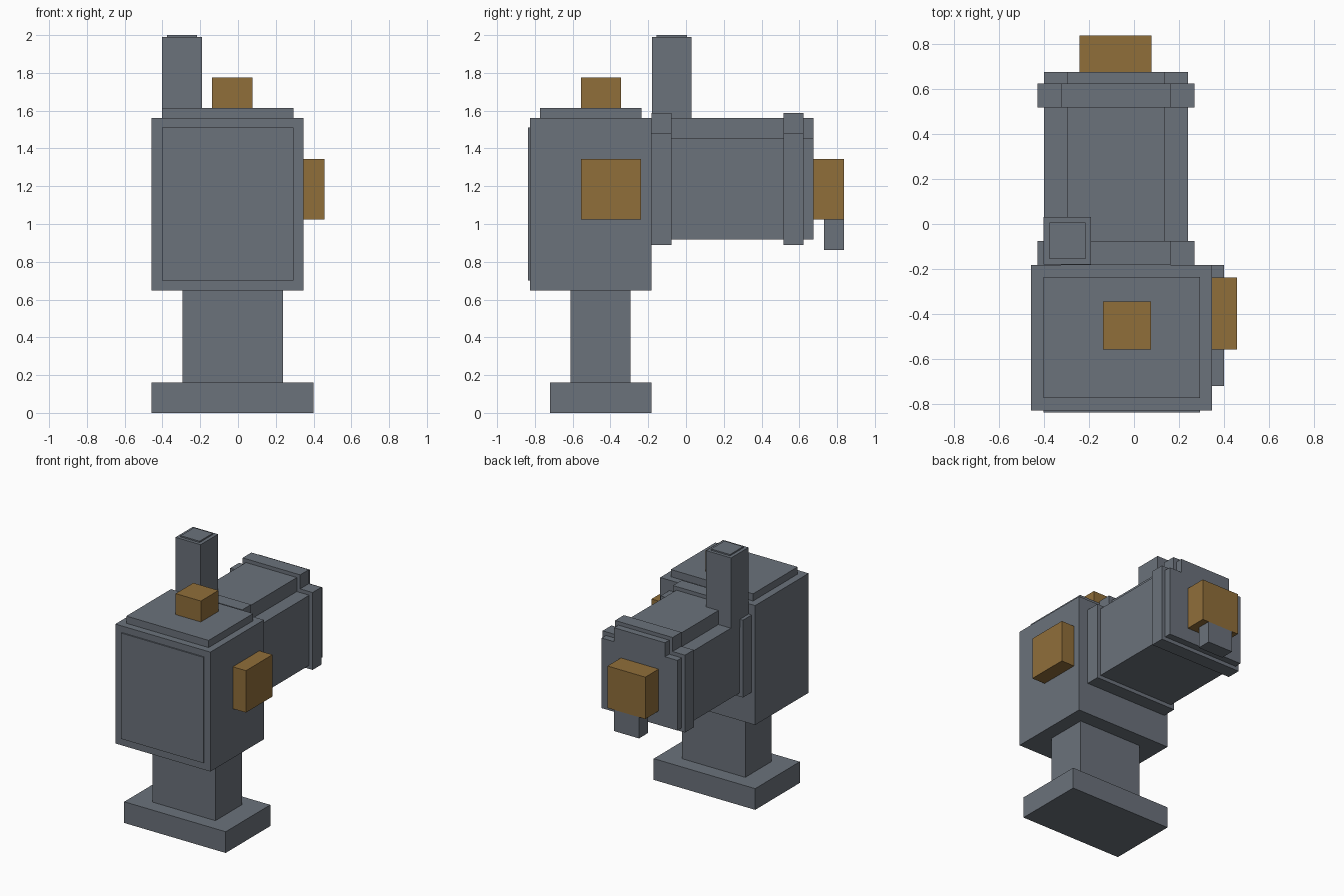
import bpy
import bmesh

default = bpy.data.objects.get("Cube")
if default:
    bpy.data.objects.remove(default, do_unlink=True)


def material(name, rgb):
    mat = bpy.data.materials.new(name)
    mat.use_nodes = True
    colour = (*rgb, 1.0)
    mat.diffuse_color = colour
    mat.node_tree.nodes["Principled BSDF"].inputs["Base Color"].default_value = colour
    return mat


steel = material("slate grey", (0.147, 0.168, 0.198))
brass = material("brass brown", (0.279, 0.156, 0.042))


def finish(name, bm, mat):
    bmesh.ops.recalc_face_normals(bm, faces=bm.faces)
    mesh = bpy.data.meshes.new(name)
    bm.to_mesh(mesh)
    bm.free()
    mesh.materials.append(mat)
    obj = bpy.data.objects.new(name, mesh)
    bpy.context.collection.objects.link(obj)
    return obj


def box(name, x, y, z, mat=steel):
    """Box given by its (low, high) range on each axis."""
    bm = bmesh.new()
    bmesh.ops.create_cube(bm, size=1)
    for v in bm.verts:
        for axis, (low, high) in enumerate((x, y, z)):
            v.co[axis] = high if v.co[axis] > 0 else low
    return finish(name, bm, mat)


def stepped_block(name, grow, y):
    """Barrel cross-section with notched upper corners, extruded along y."""
    mid, wide, narrow = -0.08, 0.32 + grow, 0.215 + grow
    bottom, shoulder, top = 0.918 - grow, 1.453 + grow, 1.56 + grow
    half = [(wide, bottom), (wide, shoulder), (narrow, shoulder), (narrow, top)]
    outline = half + [(-x, z) for x, z in reversed(half)]
    bm = bmesh.new()
    face = bm.faces.new([bm.verts.new((mid + x, y[0], z)) for x, z in outline])
    extruded = bmesh.ops.extrude_face_region(bm, geom=[face])["geom"]
    moved = [g for g in extruded if isinstance(g, bmesh.types.BMVert)]
    bmesh.ops.translate(bm, verts=moved, vec=(0, y[1] - y[0], 0))
    return finish(name, bm, steel)


# Foot and neck
box("base", (-0.457, 0.40), (-0.72, -0.182), (0, 0.162))
box("neck", (-0.295, 0.238), (-0.612, -0.294), (0.162, 0.65))

# Main housing with raised plates
box("housing", (-0.457, 0.346), (-0.827, -0.182), (0.648, 1.56))
box("front_plate", (-0.402, 0.293), (-0.837, -0.82), (0.702, 1.51))
box("top_plate", (-0.402, 0.293), (-0.773, -0.235), (1.55, 1.615))

# Rear barrel with two flanges
stepped_block("barrel", 0, (-0.185, 0.675))
stepped_block("front_flange", 0.028, (-0.182, -0.076))
stepped_block("rear_flange", 0.028, (0.517, 0.623))

# Upright post with cap
box("post", (-0.402, -0.19), (-0.18, 0.03), (1.42, 1.99))
box("post_cap", (-0.376, -0.216), (-0.155, 0.006), (1.98, 2.0))

# Knobs
box("top_knob", (-0.137, 0.076), (-0.557, -0.344), (1.61, 1.775), brass)
box("side_knob", (0.34, 0.457), (-0.557, -0.237), (1.025, 1.345), brass)
box("rear_knob", (-0.242, 0.077), (0.67, 0.837), (1.025, 1.345), brass)
box("rear_catch", (-0.189, 0.024), (0.73, 0.837), (0.863, 1.026))
